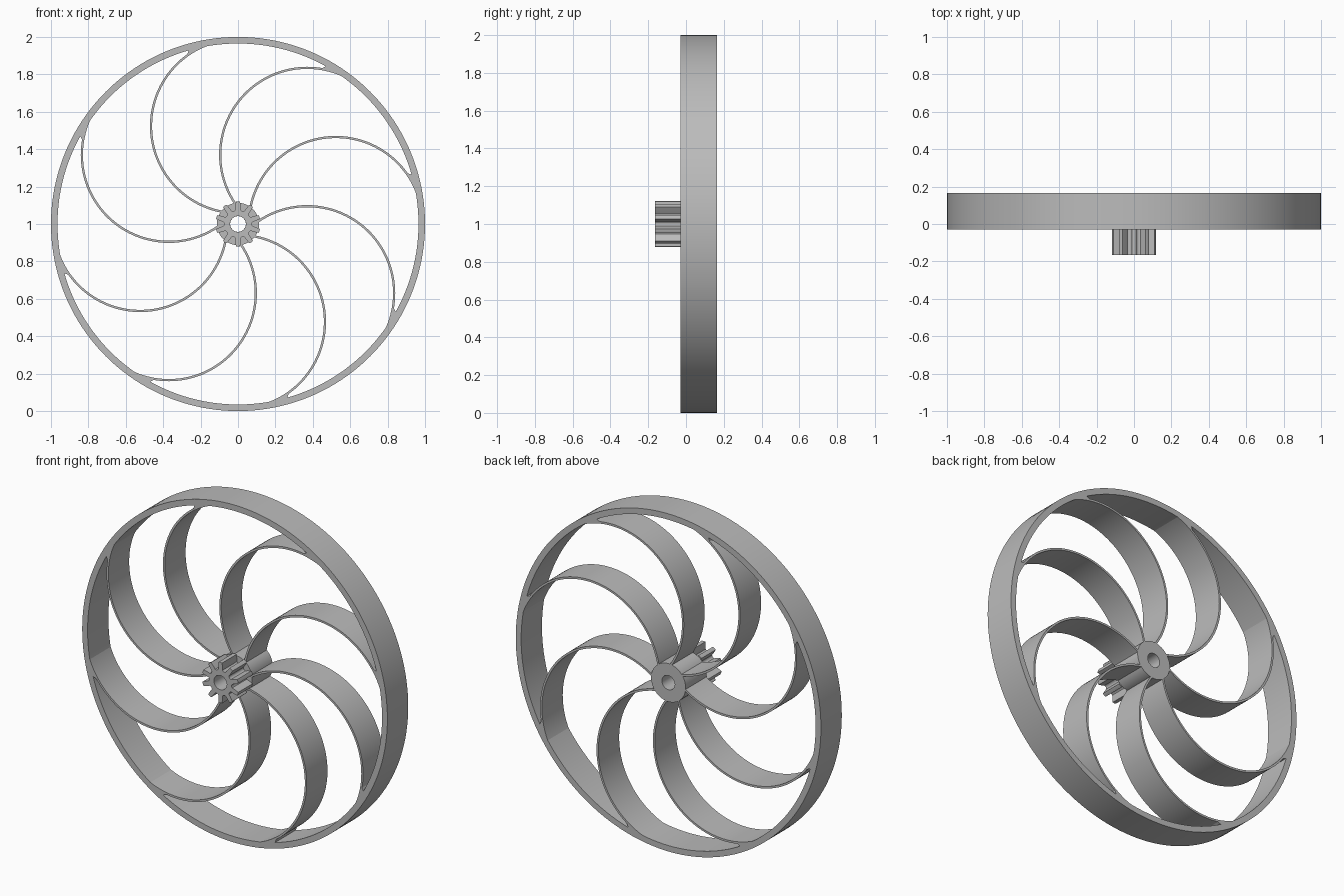
import bpy, bmesh, math

if "Cube" in bpy.data.objects:
    bpy.data.objects.remove(bpy.data.objects["Cube"], do_unlink=True)

grey = bpy.data.materials.new("plain grey")
grey.use_nodes = True
COLOUR = (0.5, 0.5, 0.5, 1)
grey.diffuse_color = COLOUR
grey.node_tree.nodes["Principled BSDF"].inputs["Base Color"].default_value = COLOUR

FRONT, MIDDLE, BACK = -0.165, -0.03, 0.165
BORE, HUB, RIM_INNER, RIM = 0.042, 0.113, 0.965, 1.0


def polar(radius, angle):
    return (radius * math.cos(angle), radius * math.sin(angle))


def circle(radius, count):
    return [polar(radius, math.tau * i / count) for i in range(count)]


def band(name, outer, inner, y0, y1, closed=True):
    """Solid slab between two matching edges in the XZ plane."""
    bm = bmesh.new()
    loops = [[bm.verts.new((x, y, z + 1)) for x, z in edge]
             for edge, y in ((outer, y0), (outer, y1), (inner, y1), (inner, y0))]
    n = len(outer)
    for i in range(n if closed else n - 1):
        j = (i + 1) % n
        for k in range(4):
            a, b = loops[k], loops[(k + 1) % 4]
            bm.faces.new((a[i], a[j], b[j], b[i]))
    if not closed:
        for i in (0, -1):
            bm.faces.new([loop[i] for loop in loops])
    bmesh.ops.recalc_face_normals(bm, faces=bm.faces)
    mesh = bpy.data.meshes.new(name)
    bm.to_mesh(mesh)
    bm.free()
    mesh.materials.append(grey)
    obj = bpy.data.objects.new(name, mesh)
    bpy.context.collection.objects.link(obj)
    bpy.ops.object.select_all(action="DESELECT")
    obj.select_set(True)
    bpy.context.view_layer.objects.active = obj
    bpy.ops.object.shade_smooth_by_angle(angle=math.radians(30))
    return obj


# Rim and hub
band("rim", circle(RIM, 160), circle(RIM_INNER, 160), MIDDLE, BACK)
band("hub", circle(HUB, 64), circle(BORE, 64), MIDDLE, BACK)

# Pinion: ten tapered teeth, each given as (angle offset in degrees, radius)
TOOTH = [(-14, 0.074), (-10, 0.078), (-8.5, 0.092), (-5.5, 0.12), (0, 0.121),
         (5.5, 0.12), (8.5, 0.092), (10, 0.078), (14, 0.074), (18, 0.073)]
gear, bore = [], []
for tooth in range(10):
    for offset, radius in TOOTH:
        angle = math.radians(90 + 36 * tooth + offset)
        gear.append(polar(radius, angle))
        bore.append(polar(BORE, angle))
band("pinion", gear, bore, FRONT, MIDDLE)

# Curved spokes: arcs whose outer side flares into the rim at the tip
CENTRE, ARC, HALF = 0.523, 0.465, 0.006
STEPS = 60
for spoke in range(8):
    heading = math.tau * spoke / 8
    cx, cz = polar(CENTRE, heading)
    convex, concave = [], []
    for i in range(STEPS + 1):
        degrees = 20 + 151 * i / STEPS
        dx, dz = polar(1, heading + math.radians(degrees))
        x, z = cx + dx * (ARC + HALF), cz + dz * (ARC + HALF)
        if degrees < 33:
            grow = 0.975 / math.hypot(x, z)
            x, z = x * grow, z * grow
        convex.append((x, z))
        concave.append((cx + dx * (ARC - HALF), cz + dz * (ARC - HALF)))
    band(f"spoke_{spoke + 1}", convex, concave, MIDDLE, BACK, closed=False)
